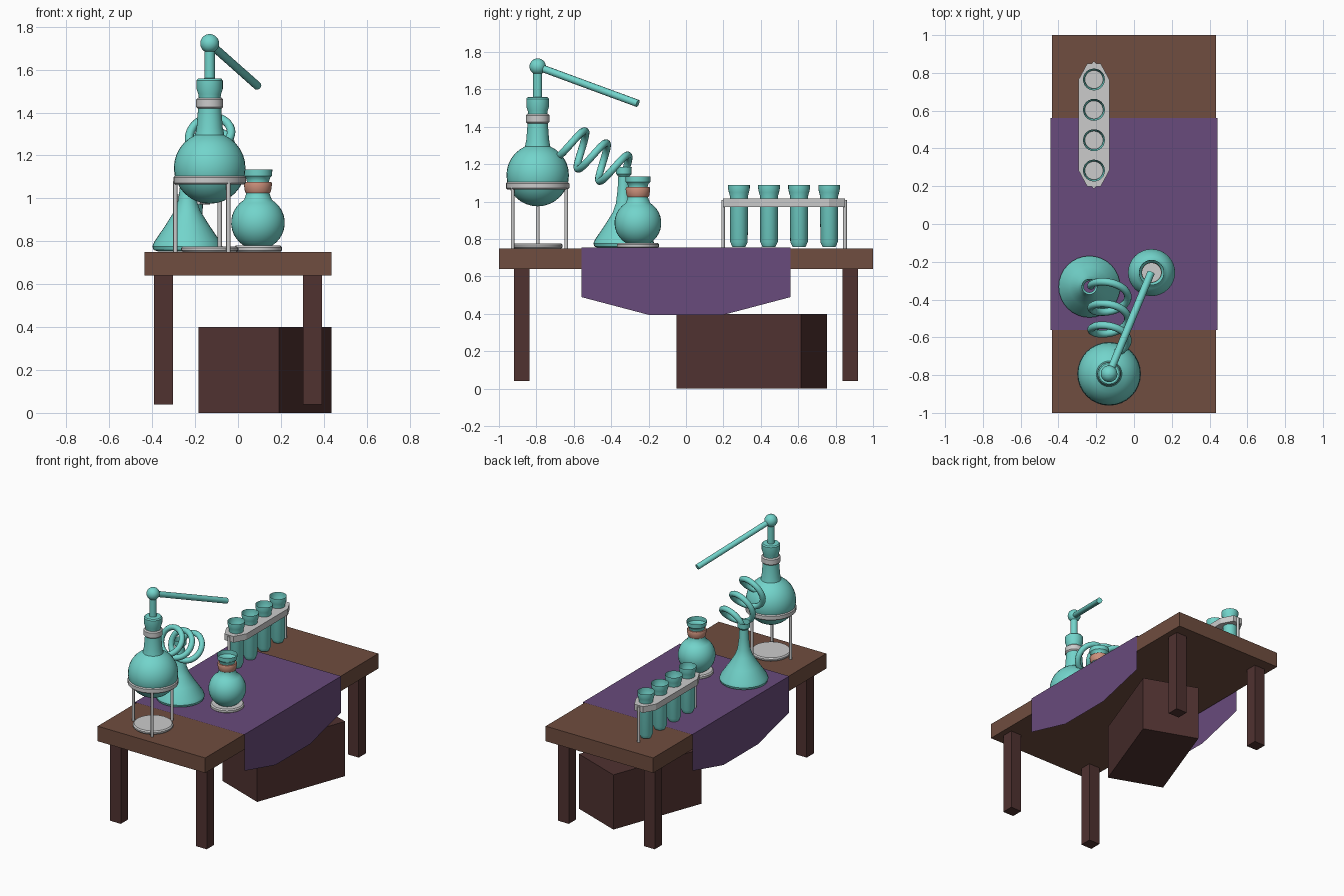
import bpy, bmesh
from math import sin, cos, pi, radians, asin
from mathutils import Vector

if "Cube" in bpy.data.objects:
    bpy.data.objects.remove(bpy.data.objects["Cube"])


def material(name, rgb):
    m = bpy.data.materials.new(name)
    m.diffuse_color = (*rgb, 1)
    m.use_nodes = True
    m.node_tree.nodes["Principled BSDF"].inputs["Base Color"].default_value = m.diffuse_color
    return m


GLASS = material("teal_glass", (0.17, 0.66, 0.60))
WOOD = material("wood", (0.16, 0.075, 0.05))
DARK = material("dark_wood", (0.08, 0.032, 0.03))
CLOTH = material("purple_cloth", (0.14, 0.07, 0.2))
COPPER = material("copper", (0.6, 0.28, 0.2))


def add(name, bm, mat=None, loc=(0, 0, 0), smooth=False):
    bmesh.ops.recalc_face_normals(bm, faces=bm.faces)
    me = bpy.data.meshes.new(name)
    bm.to_mesh(me)
    bm.free()
    ob = bpy.data.objects.new(name, me)
    bpy.context.collection.objects.link(ob)
    ob.location = loc
    if mat:
        me.materials.append(mat)
    if smooth:
        bpy.ops.object.select_all(action='DESELECT')
        ob.select_set(True)
        bpy.context.view_layer.objects.active = ob
        bpy.ops.object.shade_smooth_by_angle(angle=radians(35))
    return ob


def box(name, size, loc, mat, turn=0):
    bm = bmesh.new()
    bmesh.ops.create_cube(bm, size=1)
    bmesh.ops.scale(bm, vec=size, verts=bm.verts)
    ob = add(name, bm, mat, loc)
    ob.rotation_euler.z = radians(turn)
    return ob


def lathe(name, profile, xy, mat=None, n=32):
    """Spin (radius, z) points around a vertical axis at xy."""
    bm = bmesh.new()
    vs = [bm.verts.new((r, 0, z)) for r, z in profile]
    es = [bm.edges.new(p) for p in zip(vs, vs[1:])]
    bmesh.ops.spin(bm, geom=vs + es, axis=(0, 0, 1), cent=(0, 0, 0),
                   angle=2 * pi, steps=n, use_merge=True)
    bmesh.ops.remove_doubles(bm, verts=bm.verts, dist=1e-5)
    return add(name, bm, mat, (*xy, 0), True)


def bulb(r, zc, neck, n=14):
    """Sphere profile from the bottom pole up to the neck radius."""
    end = pi - asin(neck / r)
    return [(r * sin(end * i / n), zc - r * cos(end * i / n)) for i in range(n + 1)]


def pipe(name, points, r, mat=None):
    cu = bpy.data.curves.new(name, 'CURVE')
    cu.dimensions = '3D'
    cu.bevel_depth = r
    cu.bevel_resolution = 3
    cu.use_fill_caps = True
    sp = cu.splines.new('POLY')
    sp.points.add(len(points) - 1)
    for p, co in zip(sp.points, points):
        p.co = (*co, 1)
    if mat:
        cu.materials.append(mat)
    ob = bpy.data.objects.new(name, cu)
    bpy.context.collection.objects.link(ob)
    return ob


def disc(name, r, z0, z1, xy, mat=None, r0=None, c=0.008):
    r0 = r0 or r
    return lathe(name, [(0, z0), (r0 - c, z0), (r0, z0 + c), (r, z1 - c),
                        (r - c, z1), (0, z1)], xy, mat)


# Table, legs and crate
box("table_top", (0.87, 2, 0.11), (0, 0, 0.695), WOOD)
for sx in (-1, 1):
    for sy in (-1, 1):
        box("table_leg", (0.088, 0.085, 0.6), (sx * 0.348, sy * 0.878, 0.34), DARK)
box("crate", (0.4, 0.71, 0.4), (0.125, 0.352, 0.2), DARK, -20.2)

# Cloth runner with pointed drops on both sides
bm = bmesh.new()
zt = 0.755
top = {}
for s in (-1, 1):
    drop = [(-0.56, zt), (-0.56, 0.49), (-0.2, 0.395), (0.2, 0.395), (0.56, 0.49), (0.56, zt)]
    vs = [bm.verts.new((s * 0.443, y, z)) for y, z in drop]
    bm.faces.new(vs)
    top[s] = (vs[0], vs[-1])
bm.faces.new((top[-1][0], top[1][0], top[1][1], top[-1][1]))
add("table_cloth", bm, CLOTH)

# Large still flask with collar, cap and angled arm
still = (-0.132, -0.793)
lathe("still_flask", bulb(0.167, 1.142, 0.068) + [(0.061, 1.33), (0.054, 1.42), (0.054, 1.47)], still, GLASS)
disc("still_collar", 0.063, 1.418, 1.469, still)
lathe("still_cap", [(0, 1.46), (0.05, 1.465), (0.053, 1.485), (0.061, 1.51), (0.061, 1.55),
                    (0.054, 1.558), (0.024, 1.56), (0.024, 1.72)], still, GLASS)
lathe("still_joint", bulb(0.044, 1.722, 0.0001), still, GLASS, 24)
pipe("still_arm", [(*still, 1.722), (0.09, -0.258, 1.525)], 0.02, GLASS)

# Tripod stand under the still
lathe("stand_ring", [(0.145, 1.065), (0.162, 1.065), (0.169, 1.072), (0.169, 1.098), (0.162, 1.105),
                     (0.145, 1.105), (0.145, 1.065)], still)
for a in (180, -57, 73):
    x, y = still[0] + 0.16 * cos(radians(a)), still[1] + 0.16 * sin(radians(a))
    pipe("stand_leg", [(x, y, 0.75), (x, y, 1.08)], 0.01)
disc("stand_base", 0.134, 0.75, 0.776, still)

# Coiled condenser from the still to the conical flask
start, per_turn = Vector((-0.13, -0.645, 1.325)), Vector((0, 0.115, -0.065))
up = Vector((0, 0.49, 0.87))
coil = []
for i in range(89):
    t = i / 32
    if t > 2.75:
        break
    a = 2 * pi * t
    coil.append(start + per_turn * t + 0.098 * (Vector((sin(a), 0, 0)) - up * cos(a)))
pipe("condenser_coil", coil, 0.02, GLASS)

# Conical flask
cone = (-0.236, -0.332)
lathe("conical_flask", [(0, 0.752), (0.135, 0.752), (0.158, 0.76), (0.163, 0.776), (0.155, 0.797),
                        (0.105, 0.87), (0.06, 0.942), (0.043, 0.99), (0.034, 1.06), (0.03, 1.135),
                        (0.041, 1.148), (0.042, 1.185)], cone, GLASS)

# Small round flask with copper collar and base
small = (0.093, -0.257)
lathe("round_flask", bulb(0.125, 0.886, 0.065) + [(0.055, 1.02), (0.052, 1.08), (0.056, 1.095),
                                                  (0.066, 1.105), (0.067, 1.135)], small, GLASS)
lathe("round_flask_collar", [(0.05, 1.026), (0.057, 1.026), (0.061, 1.034), (0.066, 1.068),
                             (0.062, 1.077), (0.05, 1.077)], small, COPPER)
disc("round_flask_base", 0.112, 0.75, 0.78, small)

# Test tube rack
rx = -0.212
outline = [(0.036, 0.325), (0.082, 0.24), (0.082, -0.24), (0.036, -0.325)]
outline += [(-x, y) for x, y in reversed(outline)]
bm = bmesh.new()
face = bm.faces.new([bm.verts.new((x, y, 0.972)) for x, y in outline])
ext = bmesh.ops.extrude_face_region(bm, geom=[face])
bmesh.ops.translate(bm, vec=(0, 0, 0.045), verts=[v for v in ext["geom"] if isinstance(v, bmesh.types.BMVert)])
add("rack_bar", bm, None, (rx, 0.524, 0))
for y in (0.198, 0.85):
    pipe("rack_leg", [(rx, y, 0.75), (rx, y, 1.01)], 0.01)
for i in range(4):
    lathe("test_tube", [(0, 0.757), (0.034, 0.757), (0.047, 0.785), (0.048, 1.03), (0.054, 1.05),
                        (0.058, 1.07), (0.058, 1.09)], (rx, 0.283 + i * 0.1607), GLASS, 24)
